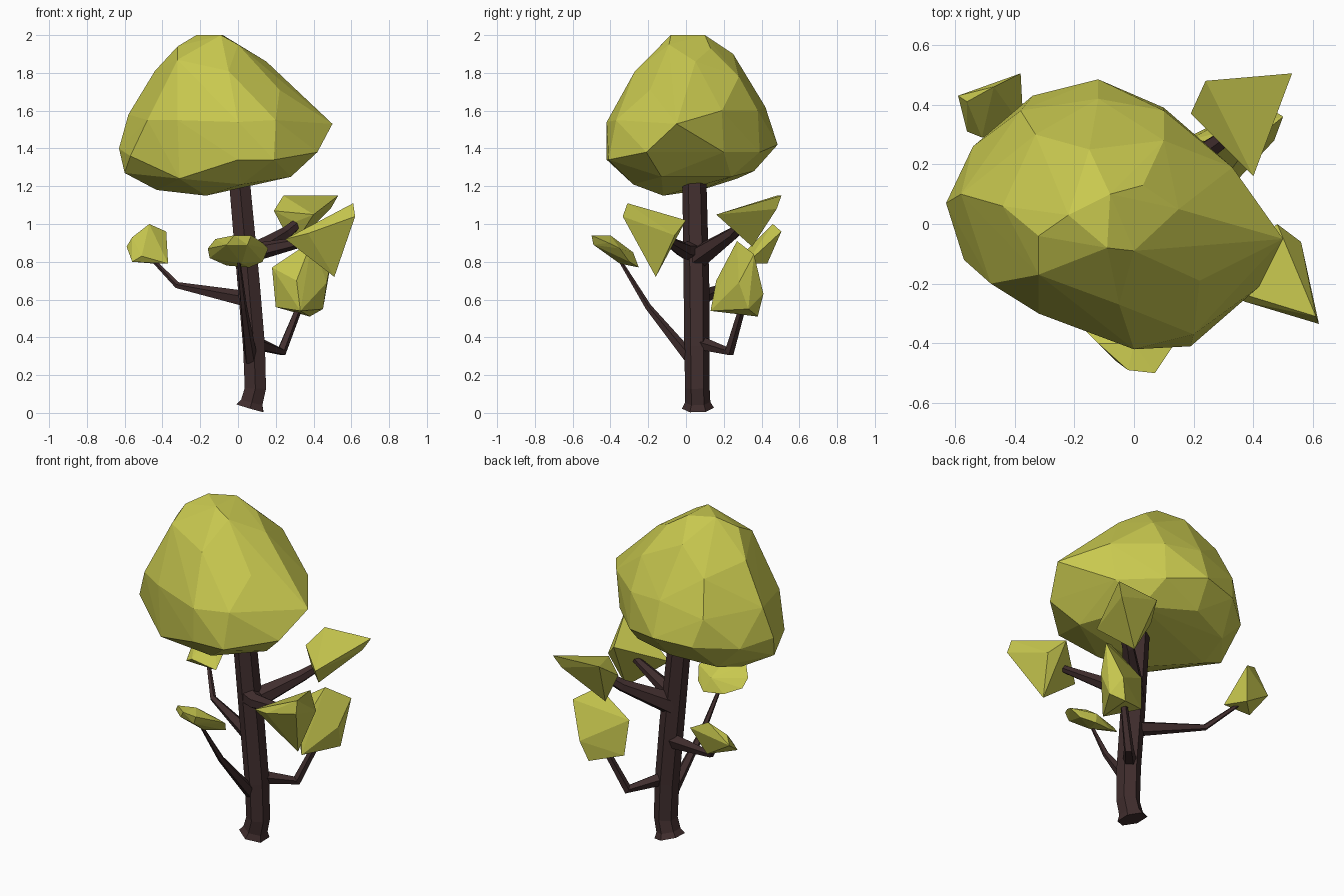
import bpy, bmesh, math
from mathutils import Vector


def material(name, rgb):
    m = bpy.data.materials.new(name)
    m.diffuse_color = (*rgb, 1)
    return m


LEAF = material("olive leaf", (0.58, 0.58, 0.078))
BARK = material("dark bark", (0.052, 0.027, 0.027))


def finish(bm, name, mat):
    bmesh.ops.recalc_face_normals(bm, faces=bm.faces)
    me = bpy.data.meshes.new(name)
    bm.to_mesh(me)
    bm.free()
    me.materials.append(mat)
    ob = bpy.data.objects.new(name, me)
    bpy.context.collection.objects.link(ob)
    return ob


def foliage(name, points):
    """Faceted leaf mass: convex hull round a few corner points."""
    bm = bmesh.new()
    for p in points:
        bm.verts.new(p)
    bmesh.ops.convex_hull(bm, input=bm.verts[:])
    loose = [v for v in bm.verts if not v.link_faces]
    bmesh.ops.delete(bm, geom=loose, context='VERTS')
    return finish(bm, name, LEAF)


def limb(name, path, radii, sides=6, ref=(0, 0, 1)):
    """Tapered flat-sided tube along a path."""
    bm = bmesh.new()
    pts = [Vector(p) for p in path]
    rings = []
    for i, (p, r) in enumerate(zip(pts, radii)):
        t = (pts[min(i + 1, len(pts) - 1)] - pts[max(i - 1, 0)]).normalized()
        u = (Vector(ref) - t * t.dot(Vector(ref))).normalized()
        w = t.cross(u)
        rings.append([bm.verts.new(p + r * (u * math.cos(a) + w * math.sin(a)))
                      for a in (2 * math.pi * k / sides for k in range(sides))])
    for a, b in zip(rings, rings[1:]):
        for k in range(sides):
            n = (k + 1) % sides
            bm.faces.new((a[k], a[n], b[n], b[k]))
    bm.faces.new(rings[0])
    bm.faces.new(rings[-1])
    return finish(bm, name, BARK)


# Trunk with a flared, tilted foot
limb("trunk",
     [(0.064, 0.063, 0.025), (0.073, 0.062, 0.056), (0.092, 0.06, 0.13),
      (0.085, 0.058, 0.35), (0.055, 0.055, 0.7), (0.01, 0.045, 1.2), (0.0, 0.04, 1.35)],
     [0.085, 0.067, 0.065, 0.067, 0.068, 0.064, 0.04], ref=(0, 1, 0))

# Branches
limb("back_left_branch", [(0.05, 0.06, 0.6), (-0.32, 0.22, 0.675), (-0.47, 0.38, 0.83)],
     [0.045, 0.018, 0.01], 5)
limb("front_branch", [(0.07, 0.03, 0.28), (0.03, -0.2, 0.56), (0.0, -0.37, 0.84)],
     [0.036, 0.018, 0.008], 5)
limb("low_right_branch", [(0.09, 0.07, 0.37), (0.23, 0.23, 0.325), (0.34, 0.31, 0.6)],
     [0.04, 0.028, 0.018], 5)
limb("high_back_branch", [(0.05, 0.06, 0.82), (0.25, 0.25, 0.95), (0.35, 0.32, 1.03)],
     [0.065, 0.035, 0.025])
limb("high_right_branch", [(0.04, 0.04, 0.86), (0.13, -0.01, 0.86), (0.45, -0.13, 0.93)],
     [0.055, 0.045, 0.018])

# Main crown, listed from the top tier down
foliage("crown", [
    (-0.22, 0.03, 2.0), (-0.08, 0.1, 2.0), (-0.09, -0.08, 2.0),
    (-0.32, -0.04, 1.94), (0.0, -0.09, 1.95), (0.03, 0.13, 1.93), (-0.15, 0.25, 1.9),
    (-0.44, 0.06, 1.81), (-0.32, -0.17, 1.87), (0.15, 0.05, 1.86), (-0.05, -0.27, 1.81),
    (-0.33, 0.3, 1.76), (0.1, 0.28, 1.78), (0.22, -0.19, 1.71),
    (-0.58, 0.1, 1.58), (-0.48, -0.2, 1.55), (-0.32, -0.3, 1.55), (0.0, -0.42, 1.54),
    (0.2, -0.37, 1.55), (0.5, -0.05, 1.53), (0.33, 0.19, 1.6), (0.1, 0.38, 1.6),
    (-0.12, 0.42, 1.62), (-0.38, 0.38, 1.56),
    (-0.63, 0.07, 1.4), (-0.57, -0.12, 1.36), (0.19, -0.41, 1.34), (0.42, -0.21, 1.38),
    (-0.12, 0.485, 1.42), (-0.34, 0.43, 1.4), (-0.54, 0.26, 1.38), (0.1, 0.39, 1.38),
    (0.3, 0.2, 1.38), (0.0, -0.42, 1.34),
    (-0.6, 0.02, 1.27), (-0.43, 0.08, 1.18), (-0.31, -0.29, 1.24), (-0.17, -0.12, 1.15),
    (0.02, -0.28, 1.21), (0.28, -0.13, 1.25), (-0.15, 0.36, 1.28), (0.15, 0.24, 1.25),
    (-0.4, 0.27, 1.24)])

# Small leaf clusters at the branch tips
foliage("back_left_leaves", [
    (-0.59, 0.43, 0.88), (-0.47, 0.46, 1.0), (-0.38, 0.505, 0.96), (-0.37, 0.32, 0.79),
    (-0.51, 0.29, 0.83), (-0.56, 0.31, 0.8), (-0.56, 0.41, 0.93), (-0.44, 0.43, 0.79)])
foliage("front_leaves", [
    (-0.16, -0.36, 0.87), (-0.12, -0.40, 0.92), (-0.02, -0.49, 0.94), (0.07, -0.5, 0.94),
    (0.16, -0.35, 0.87), (0.13, -0.3, 0.8), (0.06, -0.25, 0.77), (-0.06, -0.27, 0.78),
    (-0.15, -0.32, 0.82), (-0.06, -0.46, 0.89), (0.03, -0.28, 0.85), (0.13, -0.41, 0.9),
    (0.0, -0.4, 0.94), (0.02, -0.35, 0.79), (0.05, -0.49, 0.89)])
foliage("low_right_leaves", [
    (0.18, 0.28, 0.77), (0.2, 0.3, 0.56), (0.38, 0.38, 0.51), (0.33, 0.13, 0.54),
    (0.39, 0.27, 0.91), (0.5, 0.36, 0.84), (0.42, 0.41, 0.63), (0.31, 0.16, 0.7),
    (0.47, 0.28, 0.69), (0.45, 0.33, 0.55)])
foliage("high_back_leaves", [
    (0.19, 0.37, 1.07), (0.24, 0.48, 1.15), (0.53, 0.505, 1.15), (0.4, 0.16, 1.05),
    (0.3, 0.27, 1.01), (0.29, 0.35, 0.88), (0.49, 0.48, 1.08)])
foliage("high_right_leaves", [
    (0.61, -0.31, 1.11), (0.62, -0.335, 1.04), (0.25, -0.2, 0.92), (0.37, -0.26, 0.95),
    (0.51, -0.16, 0.72), (0.48, 0.0, 1.02), (0.56, -0.06, 0.94)])
